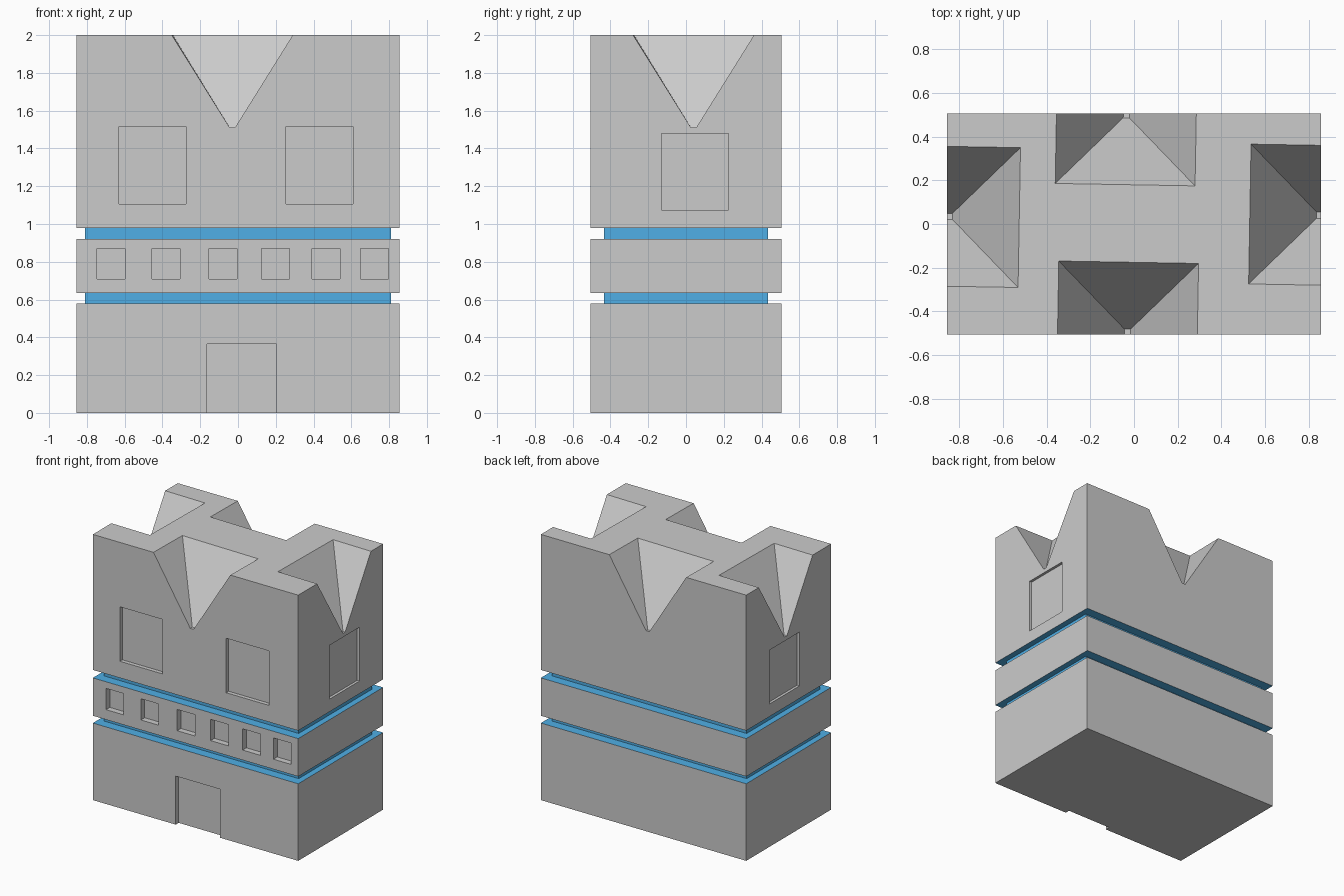
import bpy, bmesh, math
from mathutils import Matrix

if "Cube" in bpy.data.objects:
    bpy.data.objects.remove(bpy.data.objects["Cube"])

W, D = 0.855, 0.505          # half width and half depth
GW, GD = 0.81, 0.435         # half sizes at the groove floors

# Tower body: rectangles stacked upward, stepping in at the two grooves
levels = [(0, 0), (0.58, 0), (0.58, 1), (0.635, 1), (0.635, 0),
          (0.92, 0), (0.92, 1), (0.98, 1), (0.98, 0), (2.0, 0)]
bm = bmesh.new()
rings = []
for z, inset in levels:
    w, d = (GW, GD) if inset else (W, D)
    rings.append([bm.verts.new((x, y, z)) for x, y in
                  ((-w, -d), (w, -d), (w, d), (-w, d))])
for i in range(len(rings) - 1):
    for k in range(4):
        n = (k + 1) % 4
        f = bm.faces.new((rings[i][k], rings[i][n], rings[i + 1][n], rings[i + 1][k]))
        f.material_index = int(levels[i][1] or levels[i + 1][1])
bm.faces.new(rings[0][::-1])
bm.faces.new(rings[-1])
bmesh.ops.recalc_face_normals(bm, faces=bm.faces[:])
mesh = bpy.data.meshes.new("tower_body")
bm.to_mesh(mesh)
bm.free()
body = bpy.data.objects.new("tower_body", mesh)
bpy.context.collection.objects.link(body)

blue = bpy.data.materials.new("groove_blue")
blue.diffuse_color = (0.08, 0.43, 0.79, 1)
blue.use_nodes = True
blue.node_tree.nodes["Principled BSDF"].inputs["Base Color"].default_value = blue.diffuse_color
mesh.materials.append(None)
mesh.materials.append(blue)

# Cutters for openings and roof notches
cut = bmesh.new()


def box(x0, x1, y0, y1, z0, z1):
    m = Matrix.Translation(((x0 + x1) / 2, (y0 + y1) / 2, (z0 + z1) / 2))
    bmesh.ops.create_cube(cut, size=1, matrix=m @ Matrix.Diagonal((x1 - x0, y1 - y0, z1 - z0, 1)))


def front_opening(x0, x1, z0, z1, depth):
    box(x0, x1, -D - 0.1, -D + depth, z0, z1)


def notch(x, y):
    # Inverted four-sided pyramid with a small flat tip, carried above the roof
    z0, z1, r0, r1 = 1.51, 2.0, 0.014, 0.32
    top = 2.1
    r2 = r1 + (r1 - r0) * (top - z1) / (z1 - z0)
    m = Matrix.Translation((x, y, (z0 + top) / 2)) @ Matrix.Rotation(math.radians(44), 4, 'Z')
    bmesh.ops.create_cone(cut, cap_ends=True, segments=4, radius1=r0 * math.sqrt(2),
                          radius2=r2 * math.sqrt(2), depth=top - z0, matrix=m)


# Door, large windows, small window row
front_opening(-0.165, 0.205, -0.1, 0.365, 0.035)
for x in (-0.63, 0.255):
    front_opening(x, x + 0.355, 1.105, 1.515, 0.03)
for x in (-0.672, -0.381, -0.079, 0.199, 0.466, 0.723):
    front_opening(x - 0.074, x + 0.074, 0.71, 0.87, 0.045)
# Side windows
box(W - 0.02, W + 0.1, -0.13, 0.225, 1.075, 1.48)
box(-W - 0.1, -W + 0.02, -0.13, 0.225, 1.075, 1.48)
# Roof notches, one per side
for x, y in ((-0.03, -0.495), (-0.035, 0.5), (0.85, 0.04), (-0.845, 0.035)):
    notch(x, y)

bmesh.ops.recalc_face_normals(cut, faces=cut.faces[:])
cut_mesh = bpy.data.meshes.new("opening_cutter")
cut.to_mesh(cut_mesh)
cut.free()
cutter = bpy.data.objects.new("opening_cutter", cut_mesh)
bpy.context.collection.objects.link(cutter)
cutter.hide_render = True
cutter.hide_set(True)

mod = body.modifiers.new("openings", 'BOOLEAN')
mod.operation = 'DIFFERENCE'
mod.solver = 'EXACT'
mod.object = cutter
